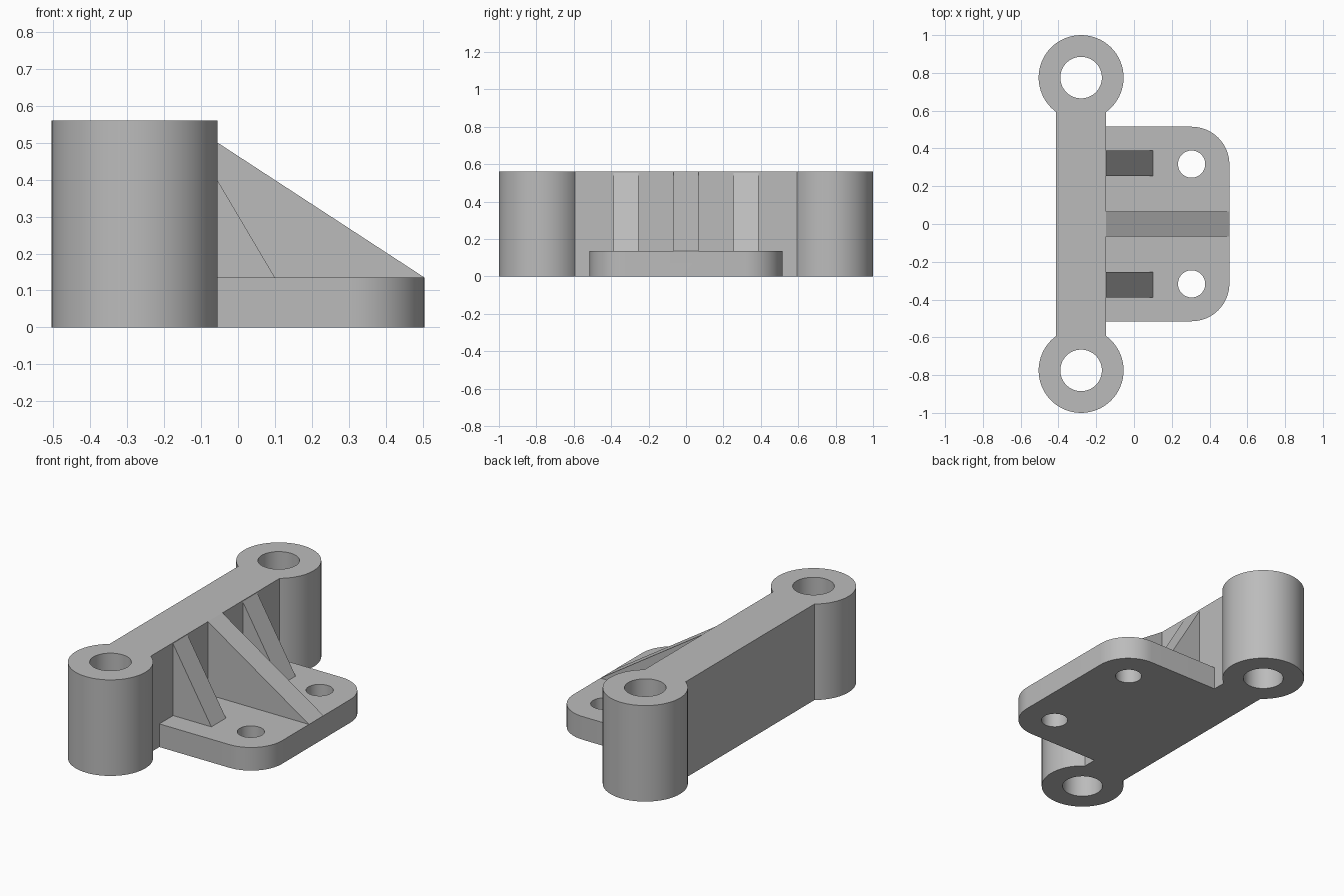
import bpy
import bmesh
from math import pi, cos, sin, radians
from mathutils import Vector

if "Cube" in bpy.data.objects:
    bpy.data.objects.remove(bpy.data.objects["Cube"], do_unlink=True)

# Main dimensions
HEIGHT, PLATE_H = 0.56, 0.135
BOSS_X, BOSS_Y, BOSS_R, BORE_R = -0.28, 0.775, 0.225, 0.11
WALL_BACK, WALL_FACE = -0.413, -0.147
PLATE_X, PLATE_Y, CORNER_R = 0.505, 0.515, 0.2
BOLT_X, BOLT_Y, BOLT_R = 0.305, 0.317, 0.072

grey = bpy.data.materials.new("plain_grey")
grey.use_nodes = True
colour = (0.5, 0.5, 0.5, 1)
grey.diffuse_color = colour
grey.node_tree.nodes["Principled BSDF"].inputs["Base Color"].default_value = colour


def arc(cx, cy, r, start, end, steps):
    angles = [start + (end - start) * i / steps for i in range(steps + 1)]
    return [(cx + r * cos(a), cy + r * sin(a)) for a in angles]


def prism(name, points, offset):
    """Extrude a closed loop of 3D points along an offset."""
    bm = bmesh.new()
    face = bm.faces.new([bm.verts.new(p) for p in points])
    moved = bmesh.ops.extrude_face_region(bm, geom=[face])["geom"]
    verts = [v for v in moved if isinstance(v, bmesh.types.BMVert)]
    bmesh.ops.translate(bm, verts=verts, vec=Vector(offset))
    bmesh.ops.recalc_face_normals(bm, faces=bm.faces)
    mesh = bpy.data.meshes.new(name)
    bm.to_mesh(mesh)
    bm.free()
    mesh.materials.append(grey)
    obj = bpy.data.objects.new(name, mesh)
    bpy.context.collection.objects.link(obj)
    return obj


def slab(name, outline, bottom, top):
    return prism(name, [(x, y, bottom) for x, y in outline], (0, 0, top - bottom))


def cylinder(name, x, y, r, bottom, top):
    return slab(name, arc(x, y, r, 0, 2 * pi, 64)[:-1], bottom, top)


def rib(name, y, width, top, toe):
    """Sloped web from the wall face down to the plate, rooted in both."""
    root_x, root_z = WALL_FACE - 0.08, PLATE_H - 0.06
    profile = [(root_x, root_z), (root_x, top), (WALL_FACE, top),
               (toe, PLATE_H), (toe, root_z)]
    return prism(name, [(x, y - width / 2, z) for x, z in profile], (0, width, 0))


def combine(target, tool, operation):
    mod = target.modifiers.new(operation, "BOOLEAN")
    mod.operation, mod.solver, mod.object = operation, "EXACT", tool
    bpy.context.view_layer.objects.active = target
    bpy.ops.object.modifier_apply(modifier=mod.name)
    bpy.data.objects.remove(tool, do_unlink=True)


# Upright wall between the bosses
bracket = slab("mounting_bracket", [(WALL_BACK, -BOSS_Y), (WALL_FACE, -BOSS_Y),
                                    (WALL_FACE, BOSS_Y), (WALL_BACK, BOSS_Y)], 0, HEIGHT)

# Base plate with rounded outer corners
cx, cy = PLATE_X - CORNER_R, PLATE_Y - CORNER_R
outline = ([(WALL_FACE - 0.1, -PLATE_Y)] + arc(cx, -cy, CORNER_R, -pi / 2, 0, 16)
           + arc(cx, cy, CORNER_R, 0, pi / 2, 16) + [(WALL_FACE - 0.1, PLATE_Y)])
parts = [slab("base_plate", outline, 0, PLATE_H)]

# End bosses and reinforcing ribs
parts.append(rib("centre_rib", 0, 0.134, HEIGHT, PLATE_X))
for side in (-1, 1):
    parts.append(cylinder("end_boss", BOSS_X, side * BOSS_Y, BOSS_R, 0, HEIGHT))
    parts.append(rib("side_rib", side * 0.321, 0.134, 0.553, 0.1))
for part in parts:
    combine(bracket, part, "UNION")

# Bores through the bosses and bolt holes through the plate
for side in (-1, 1):
    for x, y, r in ((BOSS_X, BOSS_Y, BORE_R), (BOLT_X, BOLT_Y, BOLT_R)):
        combine(bracket, cylinder("hole_cutter", x, side * y, r, -0.1, HEIGHT + 0.1),
                "DIFFERENCE")

# Smooth round walls, crisp edges
bpy.ops.object.select_all(action="DESELECT")
bracket.select_set(True)
bpy.context.view_layer.objects.active = bracket
bpy.ops.object.shade_smooth_by_angle(angle=radians(20))
